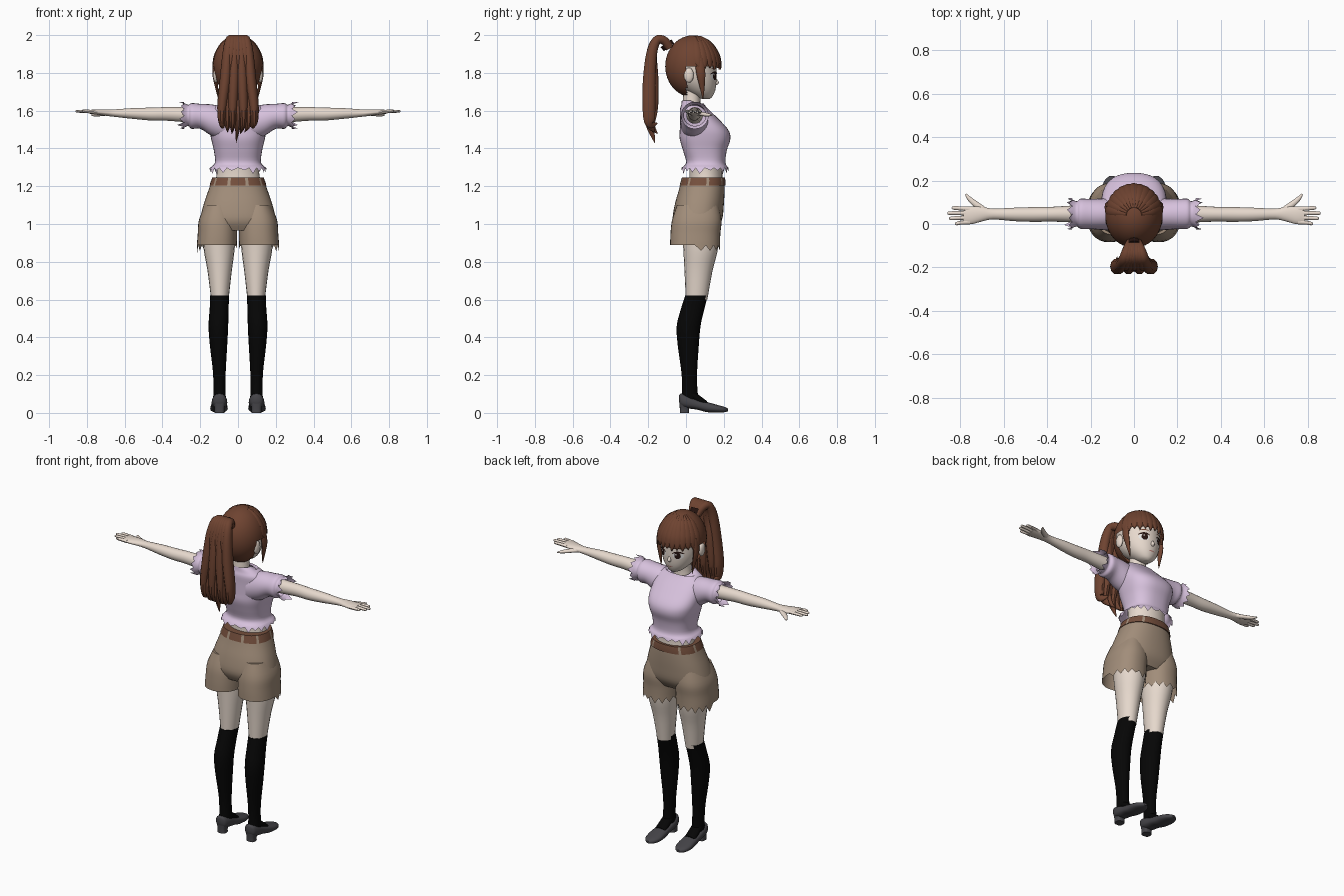
import bpy, bmesh, math, random
from math import sin, cos, pi, radians
from mathutils import Vector
from mathutils.bvhtree import BVHTree

random.seed(4)
if "Cube" in bpy.data.objects:
    bpy.data.objects.remove(bpy.data.objects["Cube"])
made = []


def material(name, code):
    rgb = [(int(code[k:k + 2], 16) / 255) ** 2.2 for k in (0, 2, 4)]
    m = bpy.data.materials.new(name)
    m.use_nodes = True
    m.diffuse_color = (*rgb, 1)
    m.node_tree.nodes["Principled BSDF"].inputs["Base Color"].default_value = (*rgb, 1)
    return m


SKIN = material("skin", "E6D8CC")
HAIR = material("brown hair", "6E4534")
LILAC = material("lilac cloth", "D6C0DC")
TAN = material("tan cloth", "A08C79")
BELT = material("brown leather", "74503F")
SOCK = material("black knit", "0E0E0E")
SHOE = material("dark grey leather", "47464A")
WHITE = material("eye white", "F0EEEC")
DARK = material("dark iris", "2A1A16")
LIP = material("lip", "B98078")


def finish(name, bm, *mats):
    bmesh.ops.recalc_face_normals(bm, faces=bm.faces[:])
    mesh = bpy.data.meshes.new(name)
    bm.to_mesh(mesh)
    bm.free()
    for m in mats:
        mesh.materials.append(m)
    ob = bpy.data.objects.new(name, mesh)
    bpy.context.collection.objects.link(ob)
    made.append(ob)
    return ob


def smooth_rows(rows, steps):
    # Catmull-Rom interpolation of centre and both radii
    out = []
    for k in range(len(rows) - 1):
        a, b, c, d = (rows[min(max(k + o, 0), len(rows) - 1)] for o in (-1, 0, 1, 2))
        for s in range(steps):
            t = s / steps
            out.append([q + t / 2 * (r - p + t * (2 * p - 5 * q + 4 * r - w + t * (3 * (q - r) + w - p)))
                        for p, q, r, w in zip(a, b, c, d)])
    return out + [list(rows[-1])]


def loft(name, rows, mat, axis="Z", n=20, power=2, steps=4, caps=(True, True),
         side=(1, 0, 0), shape=None, mirror=1):
    # Each row is a centre x, y, z and two radii; axis P follows the path
    rows = smooth_rows(rows, steps)
    centres = [Vector(r[:3]) for r in rows]
    frames = {"X": ((0, 1, 0), (0, 0, 1)), "Y": ((1, 0, 0), (0, 0, 1)), "Z": ((1, 0, 0), (0, 1, 0))}
    bm, rings, last = bmesh.new(), [], len(rows) - 1
    for k, row in enumerate(rows):
        if axis == "P":
            u = Vector(side).normalized()
            v = (centres[min(k + 1, last)] - centres[max(k - 1, 0)]).cross(u).normalized()
        else:
            u, v = map(Vector, frames[axis])
        ring = []
        for i in range(n):
            c, s = cos(2 * pi * i / n), sin(2 * pi * i / n)
            c, s = (math.copysign(abs(w) ** (2 / power), w) for w in (c, s))
            p = centres[k] + u * c * max(row[3], .001) + v * s * max(row[4], .001)
            if shape:
                p = shape(k / last, i, p)
            ring.append(bm.verts.new((p.x * mirror, p.y, p.z)))
        rings.append(ring)
    for a, b in zip(rings, rings[1:]):
        for i in range(n):
            j = (i + 1) % n
            bm.faces.new((a[i], a[j], b[j], b[i]))
    for ring, cap in ((rings[0], caps[0]), (rings[-1], caps[1])):
        if cap:
            bm.faces.new(ring)
    return finish(name, bm, mat)


def ball(name, centre, radii, mat, keep=None, seg=32):
    bm = bmesh.new()
    bmesh.ops.create_uvsphere(bm, u_segments=seg, v_segments=seg // 2, radius=1)
    for v in bm.verts:
        v.co = Vector(centre) + Vector([c * r for c, r in zip(v.co, radii)])
    if keep:
        bmesh.ops.delete(bm, geom=[f for f in bm.faces if not keep(f.calc_center_median())], context="FACES")
    return finish(name, bm, mat)


# Head and face, facing +y
head = loft("head", [(0, .105, 1.662, .015, .02), (0, .095, 1.675, .043, .045), (0, .073, 1.71, .078, .082),
                     (0, .05, 1.76, .104, .112), (0, .04, 1.82, .114, .122), (0, .035, 1.9, .113, .125),
                     (0, .035, 1.97, .06, .07)], SKIN, n=32)
loft("neck", [(0, .03, 1.58, .06, .05), (0, .03, 1.66, .048, .046), (0, .04, 1.75, .05, .05)], SKIN)
loft("nose", [(0, .15, 1.775, .004, .008), (0, .161, 1.748, .011, .014), (0, .155, 1.735, .005, .006)], SKIN, n=10)
tree = BVHTree.FromPolygons([v.co for v in head.data.vertices], [p.vertices[:] for p in head.data.polygons])


def face_plate(name, x, z, rx, rz, mat, lift, bend=0):
    # Thin oval laid onto the face surface
    bm, rings = bmesh.new(), []
    for f in (.01, .5, 1):
        ring = []
        for i in range(20):
            c, s = cos(i * pi / 10) * f, sin(i * pi / 10) * f
            hit = tree.ray_cast(Vector((x + c * rx, 1, z + s * rz - bend * c * c)), Vector((0, -1, 0)))[0]
            ring.append(bm.verts.new(hit + Vector((0, lift, 0))))
        rings.append(ring)
    bm.faces.new(rings[0])
    for a, b in zip(rings, rings[1:]):
        for i in range(20):
            bm.faces.new((a[i - 1], a[i], b[i], b[i - 1]))
    ob = finish(name, bm, mat)
    if sum(p.normal.y for p in ob.data.polygons) < 0:
        ob.data.flip_normals()


for s, tag in ((1, "left"), (-1, "right")):
    face_plate(tag + "_eye_white", s * .05, 1.781, .027, .021, WHITE, .002)
    face_plate(tag + "_iris", s * .049, 1.782, .016, .02, DARK, .004)
    face_plate(tag + "_eye_glint", s * .049 + .006, 1.79, .004, .004, WHITE, .006)
    face_plate(tag + "_lashes", s * .051, 1.804, .031, .005, DARK, .005, .011)
    face_plate(tag + "_brow", s * .05, 1.827, .026, .003, HAIR, .003, .006)
    ball(tag + "_ear", (s * .118, .015, 1.788), (.014, .026, .04), SKIN, seg=16)
face_plate("mouth", 0, 1.706, .019, .003, LIP, .002)

# Hair: cap, fringe strands, side locks and ponytail
ball("hair_cap", (0, .037, 1.835), (.132, .147, .164), HAIR,
     lambda p: (p.z > 1.835 or p.y < .005) and p.z > 1.685, 48)
for k in range(-6, 7):
    a = radians(k * 13)
    rows = []
    for el, w in ((75, .008), (50, .017), (25, .021), (8, .019), (-3 - 3 * (k % 2), .002)):
        e = radians(el)
        rows.append((.131 * sin(a) * cos(e), .037 + .146 * cos(a) * cos(e), 1.835 + .162 * sin(e), w, .006))
    loft("fringe_strand", rows, HAIR, "P", 8, side=(cos(a), -sin(a), 0))
for s, tag in ((1, "left"), (-1, "right")):
    loft(tag + "_side_lock", [(.116, .07, 1.88, .012, .025), (.124, .078, 1.8, .012, .024),
                              (.114, .085, 1.73, .009, .014), (.104, .09, 1.662, .001, .002)],
         HAIR, n=8, mirror=s)
for k in range(-3, 4):
    x, tip = k * .028, 1.43 + .028 * abs(k) + .02 * (k % 2)
    back = .014 * (k % 2)
    loft("ponytail_strand", [(x * .2, -.085, 1.93, .02, .022), (x * .35, -.115, 1.97, .024, .024),
                             (x * .5, -.155, 1.972, .027, .025), (x * .65, -.182, 1.9, .028, .03),
                             (x * .8, -.18 - back, 1.76, .03, .036), (x, -.182 - back, 1.62, .026, .036),
                             (x, -.19, 1.53, .017, .026), (x * .8 - .01, -.165 + back, tip, .001, .002)],
         HAIR, "P", 10)
loft("hair_tie", [(0, -.09, 1.935, .034, .034), (0, -.106, 1.957, .037, .035)], DARK, "P", 16)


# Shirt with a scooped neck and torn hem
def shirt_shape(t, i, p):
    if t > .93:
        p.z -= max(p.y - .02, 0) * .4
    if t == 0:
        p.z -= (i % 2) * random.uniform(.01, .035)
    return p


loft("shirt", [(0, .1, 1.297, .15, .125), (0, .105, 1.325, .122, .104), (0, .1, 1.39, .128, .116),
               (0, .101, 1.45, .142, .134), (0, .095, 1.5, .15, .128), (0, .068, 1.56, .15, .1),
               (0, .045, 1.605, .14, .077), (0, .037, 1.63, .11, .062), (0, .032, 1.655, .066, .054)],
     LILAC, n=40, power=2.5, caps=(False, False), shape=shirt_shape)
loft("waist", [(0, .105, 1.2, .125, .09), (0, .105, 1.27, .112, .087), (0, .105, 1.34, .112, .09)], SKIN, n=32)


# Shorts and belt
def leg_hem(t, i, p):
    if t == 1 and p.y > .04:
        p.z -= (i % 2) * random.uniform(.02, .045)
    return p


loft("shorts_hips", [(0, .09, 1.24, .136, .113), (0, .083, 1.18, .156, .121), (0, .07, 1.1, .183, .13),
                     (0, .06, 1.02, .2, .13), (0, .055, .965, .185, .1)], TAN, n=40, power=2.3)
belt = loft("belt", [(0, .088, 1.203, .151, .122), (0, .091, 1.225, .144, .119), (0, .092, 1.246, .136, .114)],
            BELT, n=56, power=2.3, steps=1)
belt.data.materials.append(TAN)
for f in belt.data.polygons:
    angle = math.atan2(f.center.x, f.center.y - .09)
    f.material_index = int(len(f.vertices) == 4 and abs(math.fmod(abs(angle) + .05, .7)) < .12)

# Arms, hands, legs and shoes, mirrored
for s, tag in ((1, "left"), (-1, "right")):
    loft(tag + "_shorts_leg", [(.105, .062, 1.1, .07, .11), (.107, .057, 1.02, .1, .131),
                               (.109, .05, .95, .104, .132), (.112, .048, .888, .106, .132)],
         TAN, n=32, power=2.3, caps=(True, False), shape=leg_hem, mirror=s)
    loft(tag + "_thigh", [(.1, .075, 1.02, .085, .1), (.1, .078, .88, .083, .093), (.097, .066, .75, .064, .074),
                          (.096, .056, .6, .046, .057)], SKIN, mirror=s)
    loft(tag + "_sock", [(.097, .056, .622, .05, .06), (.1, .035, .55, .05, .062), (.104, .014, .46, .052, .063),
                         (.103, .012, .36, .046, .056), (.099, .017, .22, .034, .042),
                         (.098, .02, .13, .032, .04), (.098, .022, .07, .034, .045)], SOCK, mirror=s)
    loft(tag + "_sock_foot", [(.098, .02, .1, .03, .03), (.099, .06, .075, .033, .026),
                              (.1, .11, .045, .034, .018)], SOCK, "Y", mirror=s)
    loft(tag + "_shoe", [(.098, -.036, .075, .018, .02), (.098, -.025, .068, .033, .034), (.098, .01, .058, .041, .034),
                         (.099, .06, .044, .041, .027), (.1, .11, .031, .044, .027), (.101, .16, .023, .046, .021),
                         (.102, .2, .018, .034, .015), (.102, .222, .016, .01, .007)],
         SHOE, "Y", 24, 2.5, mirror=s)
    loft(tag + "_heel", [(.098, -.005, .06, .034, .03), (.098, -.008, .025, .026, .025), (.098, -.008, 0, .026, .025)],
         SHOE, power=3, mirror=s)

    def cuff(t, i, p):
        if t == 1:
            p.x += (i % 2) * random.uniform(.015, .04) - .012
        return p

    loft(tag + "_sleeve", [(.07, .045, 1.53, .075, .09), (.14, .045, 1.55, .073, .083), (.2, .046, 1.57, .069, .066),
                           (.245, .047, 1.572, .07, .068), (.265, .047, 1.575, .058, .056),
                           (.295, .047, 1.575, .073, .072)],
         LILAC, "X", 24, caps=(True, False), shape=cuff, mirror=s)
    loft(tag + "_arm", [(.18, .046, 1.575, .044, .044), (.3, .046, 1.58, .038, .039), (.38, .045, 1.583, .034, .036),
                        (.46, .044, 1.582, .034, .034), (.55, .044, 1.585, .031, .029), (.65, .046, 1.587, .025, .02),
                        (.7, .046, 1.59, .034, .017), (.75, .04, 1.593, .041, .014), (.785, .038, 1.594, .036, .01)],
         SKIN, "X", mirror=s)
    for k, tip in enumerate((.825, .852, .86, .84)):
        y = .009 + k * .02
        loft(tag + "_finger", [(.755, y, 1.594, .011, .01), (.8, y - .003 + k * .002, 1.596, .0095, .009),
                               (tip - .008, y - .007 + k * .004, 1.597, .008, .007),
                               (tip, y - .007 + k * .004, 1.597, .003, .003)], SKIN, "X", 8, mirror=s)
    loft(tag + "_thumb", [(.685, .06, 1.587, .012, .015), (.725, .088, 1.582, .011, .015),
                          (.757, .115, 1.578, .009, .011), (.776, .138, 1.577, .003, .004)],
         SKIN, "P", 10, side=(0, 0, 1), mirror=s)

# Smooth shading with crisp hems and edges
bpy.ops.object.select_all(action="DESELECT")
for ob in made:
    ob.select_set(True)
bpy.context.view_layer.objects.active = made[0]
bpy.ops.object.shade_smooth_by_angle(angle=radians(45))
